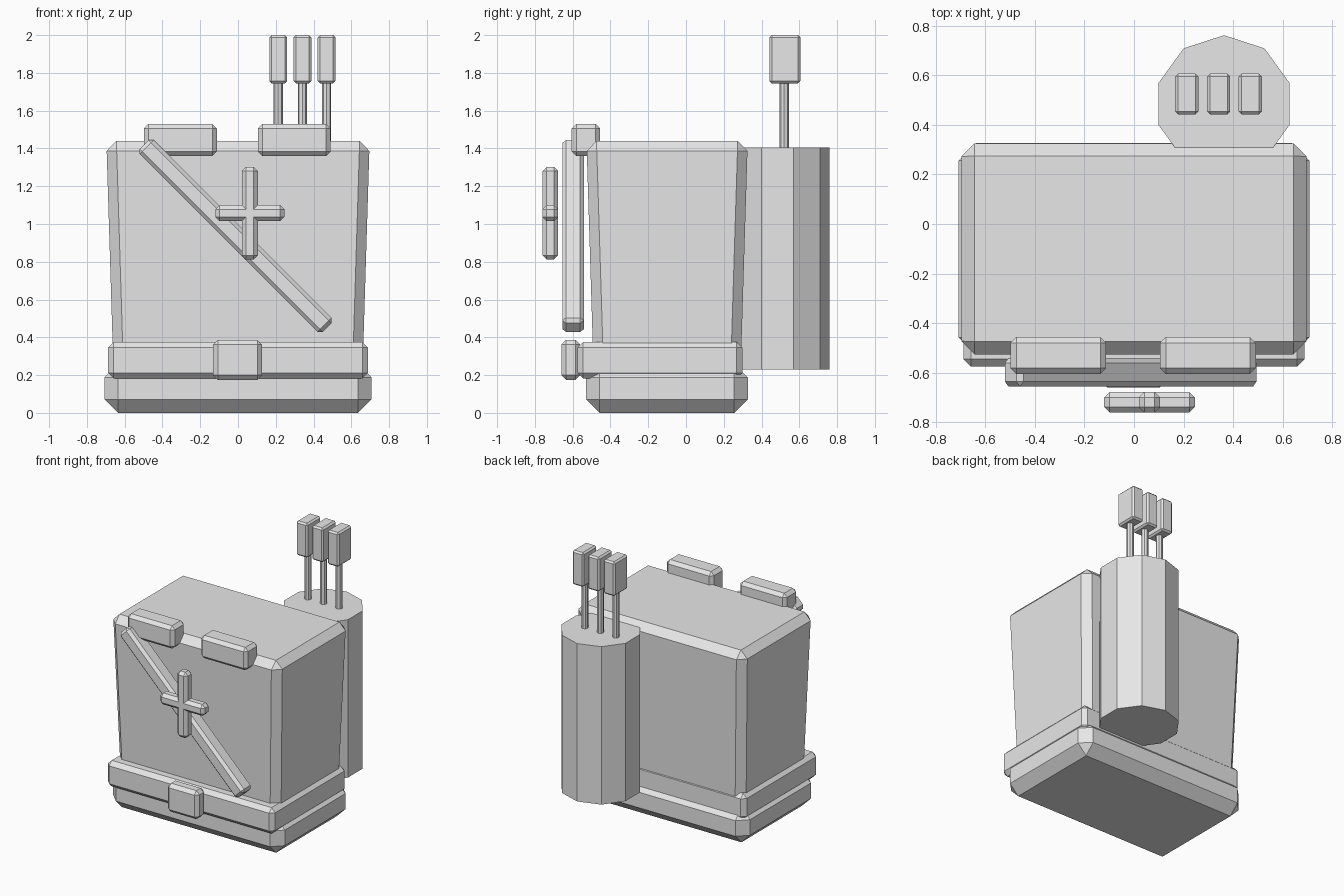
import bpy, bmesh
from math import radians
from mathutils import Matrix

cube = bpy.data.objects.get("Cube")
if cube:
    bpy.data.objects.remove(cube, do_unlink=True)

# Single plain grey material
grey = bpy.data.materials.new("light grey")
grey.use_nodes = True
GREY = (0.8, 0.8, 0.8, 1)
grey.diffuse_color = GREY
grey.node_tree.nodes["Principled BSDF"].inputs["Base Color"].default_value = GREY


def finish(name, bm):
    bmesh.ops.recalc_face_normals(bm, faces=bm.faces)
    mesh = bpy.data.meshes.new(name)
    bm.to_mesh(mesh)
    bm.free()
    mesh.materials.append(grey)
    obj = bpy.data.objects.new(name, mesh)
    bpy.context.collection.objects.link(obj)
    return obj


def box(name, x, y, z, bevel, taper=0.0, turn=0.0):
    """Chamfered box from (low, high) ranges; taper pulls the bottom in,
    turn rotates it about the y axis."""
    bm = bmesh.new()
    bmesh.ops.create_cube(bm, size=1)
    size = [hi - lo for lo, hi in (x, y, z)]
    centre = [(lo + hi) / 2 for lo, hi in (x, y, z)]
    for v in bm.verts:
        inset = taper if v.co.z < 0 else 0
        v.co.x *= size[0] - 2 * inset
        v.co.y *= size[1] - 2 * inset
        v.co.z *= size[2]
    bmesh.ops.bevel(bm, geom=bm.edges[:], offset=bevel, segments=1,
                    affect='EDGES', clamp_overlap=True)
    bm.transform(Matrix.Translation(centre) @ Matrix.Rotation(turn, 4, 'Y'))
    return finish(name, bm)


def prism(name, sides, radius, x, y, z):
    """Upright flat-sided cylinder with a corner towards +y."""
    bm = bmesh.new()
    bmesh.ops.create_cone(bm, cap_ends=True, segments=sides, radius1=radius,
                          radius2=radius, depth=z[1] - z[0])
    first = max(bm.verts, key=lambda v: v.co.y).co
    spin = Matrix.Rotation(first.to_2d().angle_signed((0, 1)) * -1, 4, 'Z')
    bm.transform(Matrix.Translation((x, y, sum(z) / 2)) @ spin)
    return finish(name, bm)


# Torso, hips and belt
box("torso", (-0.697, 0.697), (-0.527, 0.327), (0.15, 1.44), 0.053, taper=0.04)
box("hips", (-0.707, 0.707), (-0.53, 0.327), (0, 0.26), 0.072)
box("belt", (-0.688, 0.688), (-0.575, 0.298), (0.182, 0.375), 0.03)
box("belt_buckle", (-0.132, 0.127), (-0.66, -0.56), (0.175, 0.387), 0.025)

# Shoulder pads over the front top edge
for side, x in (("right", -0.305), ("left", 0.298)):
    box(side + "_shoulder_pad", (x - 0.193, x + 0.193), (-0.605, -0.455),
        (1.36, 1.53), 0.024)

# Diagonal chest strap with a cross ornament in front
box("chest_strap", (-0.698, 0.672), (-0.655, -0.54), (0.884, 0.989), 0.02,
    turn=radians(45))
box("cross_upright", (0.02, 0.105), (-0.76, -0.677), (0.812, 1.302), 0.022)
box("cross_bar", (-0.12, 0.245), (-0.76, -0.677), (1.015, 1.1), 0.022)

# Quiver on the back with three arrows
prism("quiver", 10, 0.277, 0.363, 0.484, (0.23, 1.405))
for i in range(3):
    x = 0.213 + 0.128 * i
    prism(f"arrow_shaft_{i + 1}", 8, 0.024, x, 0.52, (1.3, 1.78))
    box(f"arrow_fletching_{i + 1}", (x - 0.047, x + 0.047), (0.442, 0.606),
        (1.745, 2.0), 0.012)
